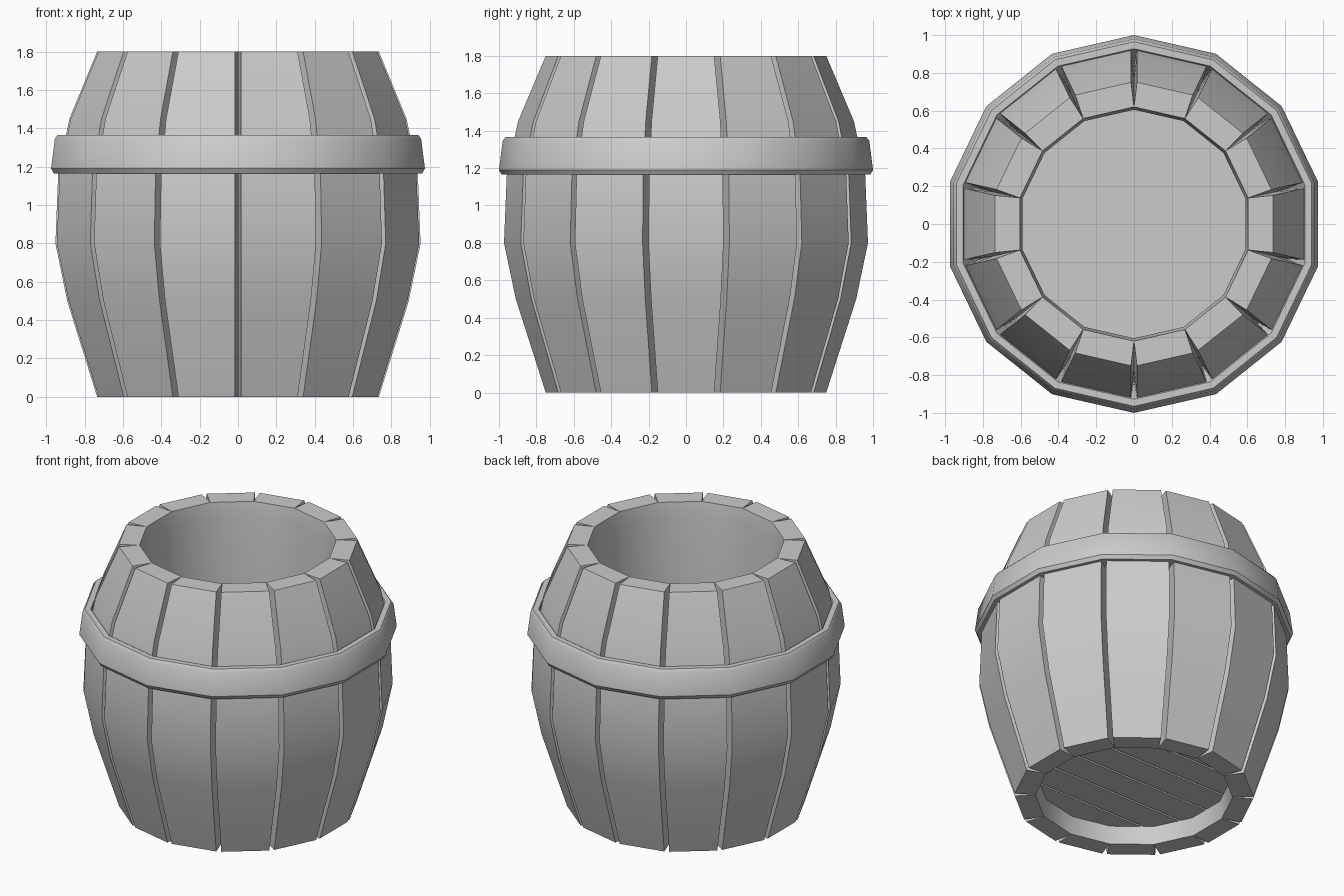
import bpy, bmesh
from math import sin, cos, pi

if "Cube" in bpy.data.objects:
    bpy.data.objects.remove(bpy.data.objects["Cube"])

N = 14            # staves around the barrel
STEP = 2 * pi / N
WALL = 0.13       # stave thickness
GAP = 0.016       # half width of the groove between staves

# Outer profile of a stave: (height, corner radius)
PROFILE = [(0, 0.75), (0.5, 0.91), (0.8, 0.973), (1.17, 0.958), (1.45, 0.898), (1.8, 0.75)]


def finish(bm, name, angle=30):
    mesh = bpy.data.meshes.new(name)
    bm.to_mesh(mesh)
    bm.free()
    ob = bpy.data.objects.new(name, mesh)
    bpy.context.collection.objects.link(ob)
    bpy.ops.object.select_all(action='DESELECT')
    ob.select_set(True)
    bpy.context.view_layer.objects.active = ob
    bpy.ops.object.shade_smooth_by_angle(angle=angle * pi / 180)
    return ob


def corner(k, r, z, shift=0.0):
    """Point at seam k, slid sideways along the tangent by shift."""
    a = pi / 2 + k * STEP
    return (r * cos(a) - shift * sin(a), r * sin(a) + shift * cos(a), z)


def lathe(name, profile, closed):
    """Turn a (radius, height) profile into an N-sided ring."""
    bm = bmesh.new()
    rings = [[bm.verts.new(corner(k, r, z)) for k in range(N)] for r, z in profile]
    for lo, hi in zip(rings, rings[1:] + (rings[:1] if closed else [])):
        for k in range(N):
            j = (k + 1) % N
            bm.faces.new((lo[k], lo[j], hi[j], hi[k]))
    bmesh.ops.recalc_face_normals(bm, faces=bm.faces)
    if not closed:      # open liner faces the axis
        bmesh.ops.reverse_faces(bm, faces=bm.faces)
    return finish(bm, name)


# Staves: wedge-shaped lofts leaving V grooves between them
for k in range(N):
    bm = bmesh.new()
    sections = [[bm.verts.new(p) for p in (corner(k, r - WALL, z), corner(k, r, z, GAP),
                                           corner(k + 1, r, z, -GAP), corner(k + 1, r - WALL, z))]
                for z, r in PROFILE]
    for lo, hi in zip(sections, sections[1:]):
        for m in range(4):
            n = (m + 1) % 4
            bm.faces.new((lo[m], lo[n], hi[n], hi[m]))
    bm.faces.new(sections[0])
    bm.faces.new(sections[-1])
    bmesh.ops.recalc_face_normals(bm, faces=bm.faces)
    finish(bm, f"stave_{k + 1}")

# Liner: straight smooth inner wall
lathe("liner", [(0.62, 0.0), (0.605, 0.12), (0.605, 1.7), (0.62, 1.8)], closed=False)

# Hoop: bevelled band, its back sunk into the grooves
lathe("hoop", [(0.83, 1.165), (0.985, 1.165), (1.0, 1.19), (0.98, 1.345),
               (0.965, 1.365), (0.928, 1.365)], closed=True)


def disc(bm, radius, z0, z1):
    geo = bmesh.ops.create_cone(bm, cap_ends=True, segments=N, radius1=radius,
                                radius2=radius, depth=z1 - z0)
    bmesh.ops.translate(bm, verts=geo["verts"], vec=(0, 0, (z0 + z1) / 2))


# Floor: plain board inside the barrel
bm = bmesh.new()
disc(bm, 0.62, 0.15, 0.18)
finish(bm, "floor")

# Bottom planks: the disc sliced into strips running along x
PLANKS, WIDTH = 6, 0.21
for p in range(PLANKS):
    y0 = (p - PLANKS / 2) * WIDTH
    bm = bmesh.new()
    disc(bm, 0.62, 0.12, 0.15)
    for y, side in ((y0 + 0.007, -1), (y0 + WIDTH - 0.007, 1)):
        geom = bm.verts[:] + bm.edges[:] + bm.faces[:]
        bmesh.ops.bisect_plane(bm, geom=geom, plane_co=(0, y, 0),
                               plane_no=(0, side, 0), clear_outer=True)
        rim = [e for e in bm.edges if e.is_boundary]
        if rim:
            bmesh.ops.holes_fill(bm, edges=rim, sides=0)
    bmesh.ops.recalc_face_normals(bm, faces=bm.faces)
    finish(bm, f"bottom_plank_{p + 1}")
